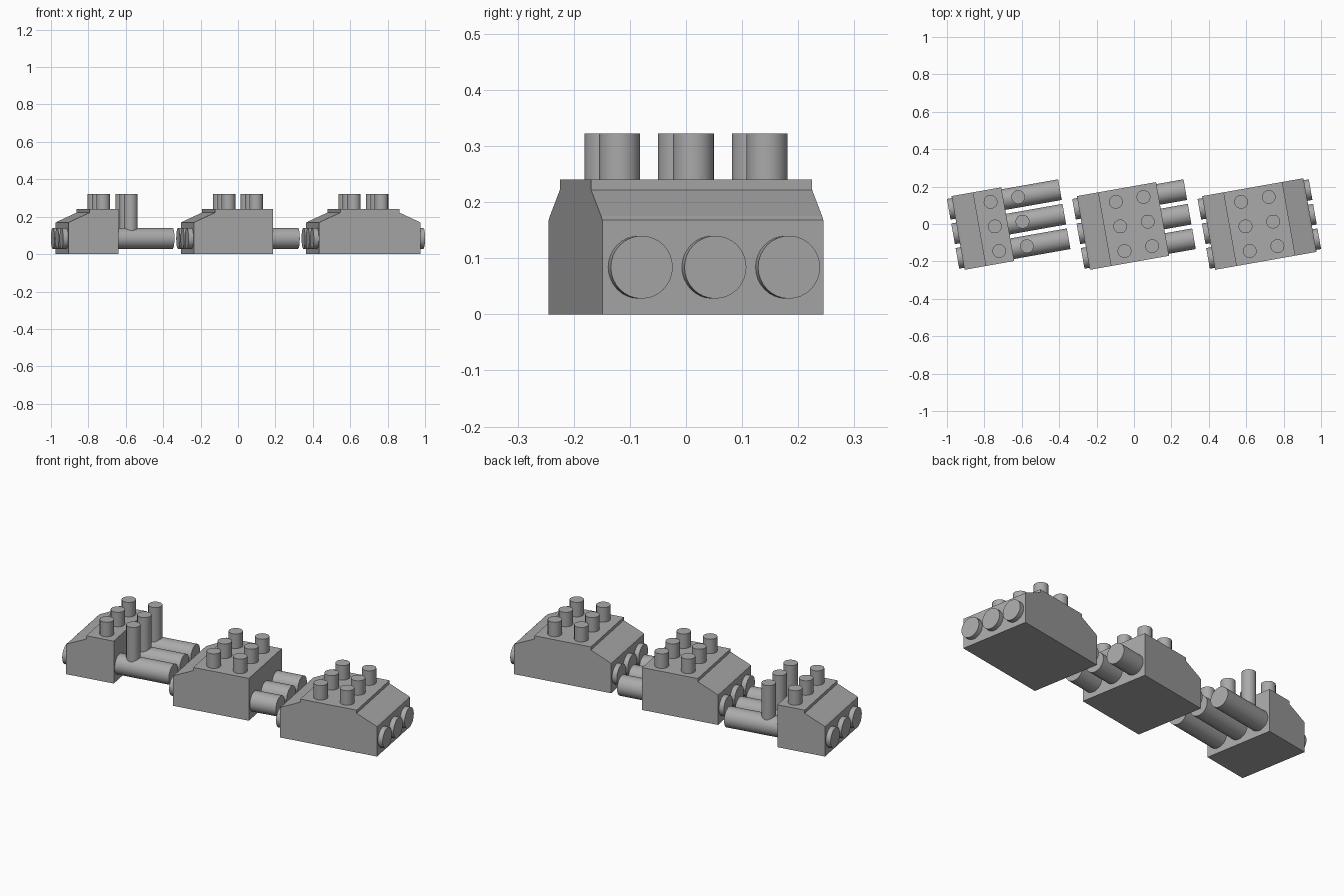
import bpy
import math
from mathutils import Matrix, Vector

cube = bpy.data.objects.get("Cube")
if cube:
    bpy.data.objects.remove(cube, do_unlink=True)

# Single plain grey
grey = bpy.data.materials.new("plain_grey")
grey.use_nodes = True
colour = (0.4, 0.4, 0.4, 1)
grey.diffuse_color = colour
grey.node_tree.nodes["Principled BSDF"].inputs["Base Color"].default_value = colour

HALF, WIDTH, TOP = 0.275, 0.4, 0.24
ROW = 0.1333
TURN = math.radians(10)


def place(obj, unit):
    """Turn and shift a part into its unit's frame."""
    obj.matrix_world = unit @ obj.matrix_world
    obj.data.materials.append(grey)


def body(name, unit, end, sloped_end):
    """Extrude a side profile with one or two stepped sloping shoulders."""
    shoulder = [(HALF, 0), (HALF, 0.168), (HALF - 0.012, 0.175),
                (HALF - 0.115, 0.222), (HALF - 0.115, TOP)]
    right = shoulder if sloped_end else [(end, 0), (end, TOP)]
    profile = right + [(-u, z) for u, z in reversed(shoulder)]
    n = len(profile)
    verts = [(u, side * WIDTH / 2, z) for side in (-1, 1) for u, z in profile]
    faces = [tuple(range(n)), tuple(reversed(range(n, 2 * n)))]
    faces += [(i, i + n, (i + 1) % n + n, (i + 1) % n) for i in range(n)]
    mesh = bpy.data.meshes.new(name)
    mesh.from_pydata(verts, [], faces)
    obj = bpy.data.objects.new(name, mesh)
    bpy.context.collection.objects.link(obj)
    place(obj, unit)


def cylinder(name, unit, start, stop, radius, sides):
    """Cylinder between two points of the unit."""
    a, b = Vector(start), Vector(stop)
    bpy.ops.mesh.primitive_cylinder_add(vertices=sides, radius=radius, depth=(b - a).length)
    obj = bpy.context.object
    obj.name = name
    bpy.ops.object.shade_smooth_by_angle(angle=math.radians(30))
    turn = (b - a).to_track_quat('Z', 'Y').to_matrix().to_4x4()
    obj.matrix_world = Matrix.Translation((a + b) / 2) @ turn
    place(obj, unit)


# Three connector units: short, medium and full-length housing
units = (("short", -0.67, -0.005, False),
         ("medium", 0, 0.155, False),
         ("full", 0.67, HALF, True))
for label, x, end, sloped in units:
    unit = Matrix.Translation((x, 0, 0)) @ Matrix.Rotation(TURN, 4, 'Z')
    body(label + "_housing", unit, end, sloped)
    for i in (-1, 0, 1):
        v = i * ROW
        # Wire sleeve running through the housing
        cylinder(label + "_sleeve", unit, (-0.302, v, 0.084), (0.302, v, 0.084), 0.056, 32)
        # Screw posts standing on the sleeve
        for u in (-0.075, 0.075):
            cylinder(label + "_post", unit, (u, v, 0.1), (u, v, 0.322), 0.037, 16)
